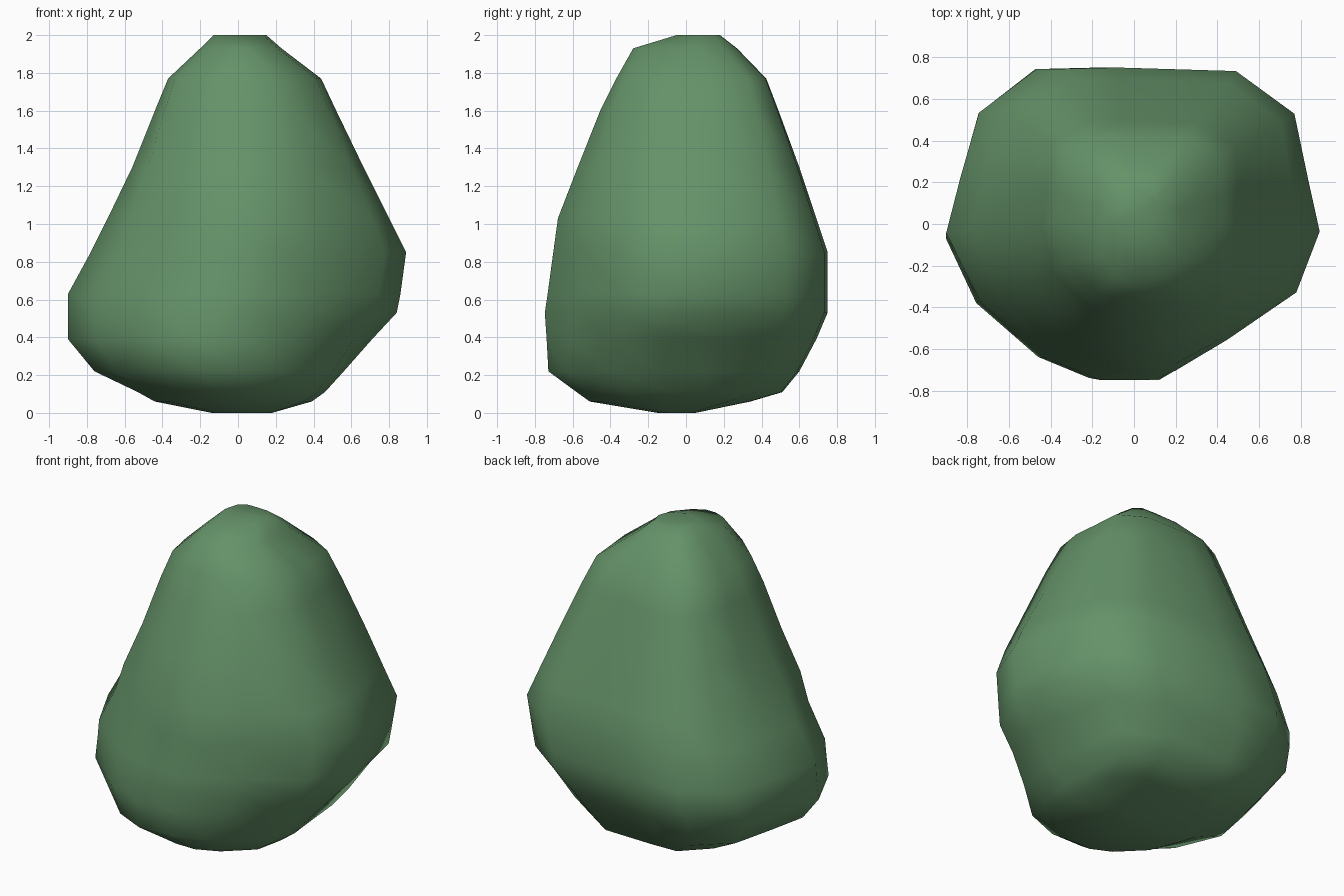
import bpy, bmesh

if "Cube" in bpy.data.objects:
    bpy.data.objects.remove(bpy.data.objects["Cube"])

# Plan outline at the widest height, seen from above
OUTLINE = [(-.90, -.05), (-.83, .22), (-.74, .53), (-.46, .74), (-.15, .75),
           (.46, .73), (.76, .52), (.83, .20), (.89, -.06), (.77, -.36),
           (.42, -.59), (.15, -.745), (-.14, -.745), (-.41, -.64), (-.74, -.37)]

# Height, left, right, front, back extents; squareness of left and right halves
LAYERS = [(0.00, -.14, .18, -.15, .05, 0, .2),
          (0.06, -.44, .39, -.51, .34, 0, .3),
          (0.11, -.53, .46, -.58, .51, 0, .4),
          (0.22, -.76, .56, -.73, .60, 0, .35),
          (0.39, -.90, .71, -.74, .69, 0, .1),
          (0.53, -.90, .84, -.75, .75, 0, 0),
          (0.63, -.90, .86, -.735, .75, 0, 0),
          (0.85, -.78, .89, -.705, .75, .05, 0),
          (1.03, -.69, .80, -.68, .69, .15, .1),
          (1.30, -.56, .665, -.575, .60, .25, .25),
          (1.60, -.44, .52, -.455, .49, .4, .45),
          (1.77, -.37, .44, -.37, .425, .5, .5),
          (1.93, -.20, .23, -.28, .27, .3, .3),
          (2.00, -.13, .15, -.05, .18, 0, 0)]


def layer(bm, z, x0, x1, y0, y1, left, right):
    """Fit the plan outline into the given extents, pushing its corners out."""
    ring = []
    for x, y in OUTLINE:
        u, v = (x + .005) / .895, y / .7475
        k = 1 + (left if u < 0 else right) * (1 / max(abs(u), abs(v)) - 1)
        u, v = max(-1, min(1, u * k)), max(-1, min(1, v * k))
        ring.append(bm.verts.new((x0 + (u + 1) / 2 * (x1 - x0),
                                  y0 + (v + 1) / 2 * (y1 - y0), z)))
    return ring


# Boulder-like bush body: stacked layers joined into one skin
bm = bmesh.new()
rings = [layer(bm, *row) for row in LAYERS]
n = len(OUTLINE)
for a, b in zip(rings, rings[1:]):
    for i in range(n):
        j = (i + 1) % n
        bm.faces.new((a[i], a[j], b[j], b[i]))
bm.faces.new(rings[0])
bm.faces.new(rings[-1])
bmesh.ops.recalc_face_normals(bm, faces=bm.faces)
for f in bm.faces:
    f.smooth = True

mesh = bpy.data.meshes.new("bush")
bm.to_mesh(mesh)
bm.free()
bush = bpy.data.objects.new("bush", mesh)
bpy.context.collection.objects.link(bush)

# Leaf green
green = bpy.data.materials.new("leaf_green")
green.diffuse_color = (.13, .29, .14, 1)
green.use_nodes = True
green.node_tree.nodes["Principled BSDF"].inputs["Base Color"].default_value = green.diffuse_color
mesh.materials.append(green)
